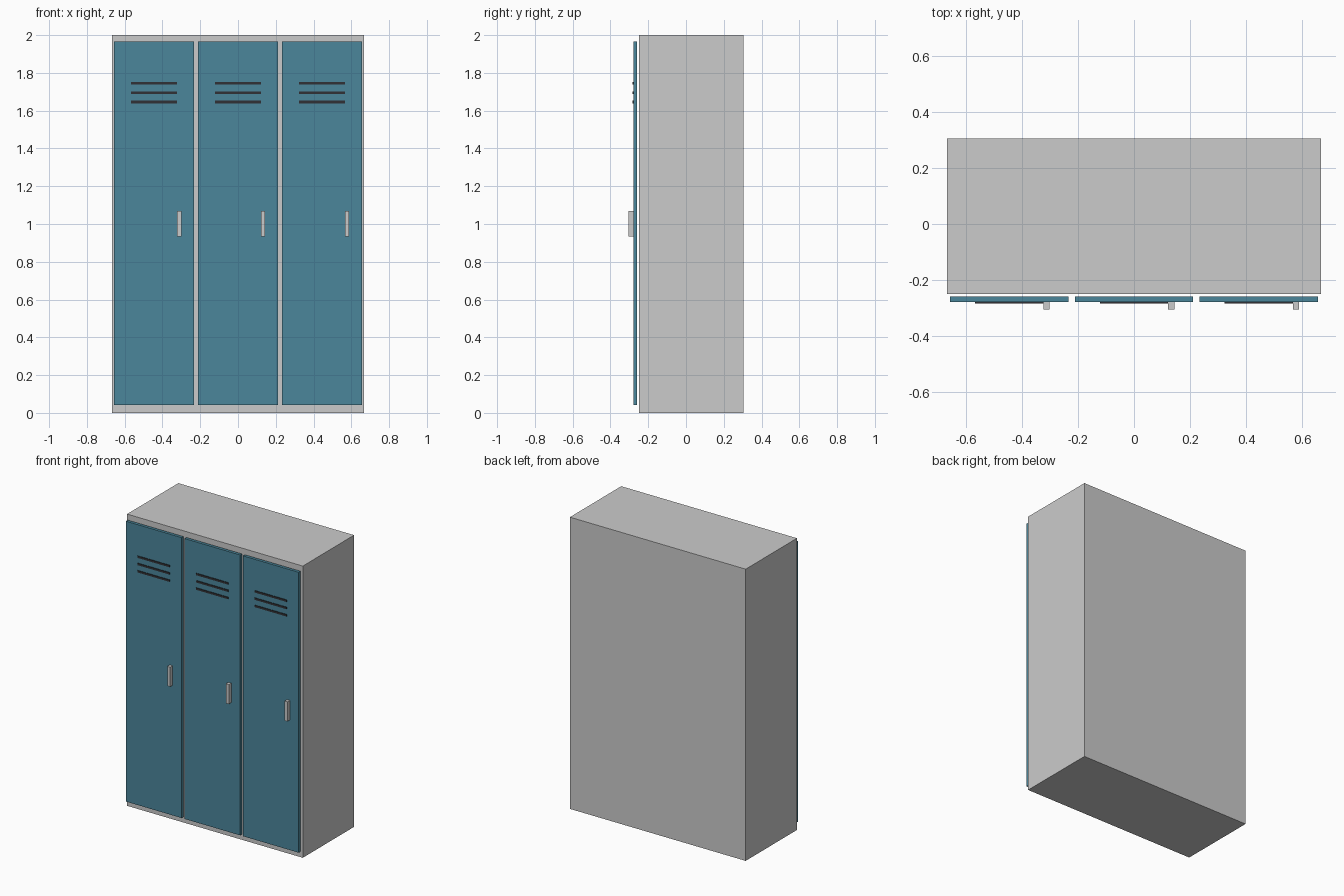
import bpy
import bmesh

if "Cube" in bpy.data.objects:
    bpy.data.objects.remove(bpy.data.objects["Cube"])


def material(name, rgb):
    mat = bpy.data.materials.new(name)
    mat.diffuse_color = (*rgb, 1)
    mat.use_nodes = True
    mat.node_tree.nodes["Principled BSDF"].inputs["Base Color"].default_value = mat.diffuse_color
    return mat


def box(name, x, y, z, mat=None):
    """Flat-shaded box from (min, max) ranges on each axis."""
    bm = bmesh.new()
    bmesh.ops.create_cube(bm, size=1)
    for v in bm.verts:
        v.co = [r[1] if c > 0 else r[0] for c, r in zip(v.co, (x, y, z))]
    mesh = bpy.data.meshes.new(name)
    bm.to_mesh(mesh)
    bm.free()
    if mat:
        mesh.materials.append(mat)
    obj = bpy.data.objects.new(name, mesh)
    bpy.context.collection.objects.link(obj)
    return obj


def span(centre, size):
    return (centre - size / 2, centre + size / 2)


teal = material("door_teal", (0.07, 0.24, 0.33))
dark = material("vent_dark", (0.03, 0.03, 0.035))

PITCH = 1.333 / 3      # width of one locker bay
DOOR_FRONT = -0.2785

# Cabinet body
box("cabinet_body", span(0, 1.333), (-0.25, 0.3055), (0, 2))

for i in range(3):
    cx = (i - 1) * PITCH
    n = i + 1
    # Door panel, standing slightly proud of the body
    box(f"door_{n}", span(cx, 0.422), (-0.2585, DOOR_FRONT)[::-1],
        (0.043, 1.965), teal)
    # Three ventilation slots near the top of the door
    for k in range(3):
        box(f"door_{n}_vent_{k + 1}", span(cx, 0.244),
            (DOOR_FRONT - 0.004, DOOR_FRONT + 0.002),
            span(1.746 - 0.05 * k, 0.0135), dark)
    # Vertical pull handle on the right side of the door
    box(f"door_{n}_handle", span(cx + 0.133, 0.0222),
        (-0.3055, DOOR_FRONT + 0.001), span(1.002, 0.134))
